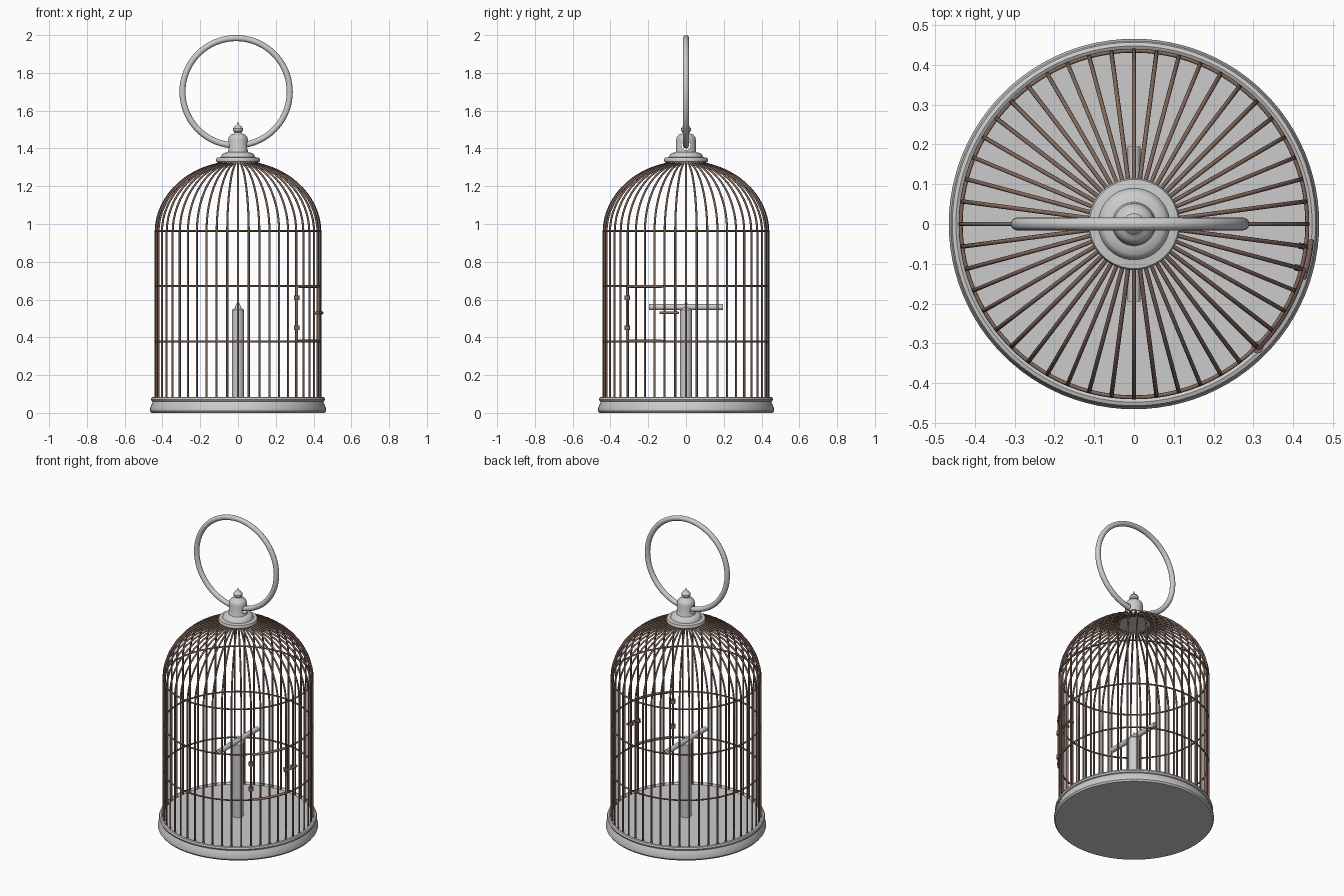
import bpy, bmesh
from math import sin, cos, pi, radians

if "Cube" in bpy.data.objects:
    bpy.data.objects.remove(bpy.data.objects["Cube"])

brown = bpy.data.materials.new("brown_wire")
brown.diffuse_color = (0.22, 0.14, 0.11, 1)
brown.use_nodes = True
brown.node_tree.nodes["Principled BSDF"].inputs["Base Color"].default_value = brown.diffuse_color
R = 0.436       # cage radius
BARS = 48


def smooth(ob, angle=35):
    bpy.ops.object.select_all(action='DESELECT')
    ob.select_set(True)
    bpy.context.view_layer.objects.active = ob
    bpy.ops.object.shade_smooth_by_angle(angle=radians(angle))


def lathe(name, profile, seg=64):
    """Revolve (radius, z) points around the z axis; end points on the axis close it."""
    bm = bmesh.new()
    vs = [bm.verts.new((r, 0, z)) for r, z in profile]
    es = [bm.edges.new(p) for p in zip(vs, vs[1:])]
    bmesh.ops.spin(bm, geom=vs + es, cent=(0, 0, 0), axis=(0, 0, 1),
                   angle=2 * pi, steps=seg, use_merge=False)
    bmesh.ops.remove_doubles(bm, verts=bm.verts, dist=1e-5)
    bmesh.ops.recalc_face_normals(bm, faces=bm.faces)
    me = bpy.data.meshes.new(name)
    bm.to_mesh(me)
    bm.free()
    ob = bpy.data.objects.new(name, me)
    bpy.context.collection.objects.link(ob)
    smooth(ob)
    return ob


def wires(name, paths, radius, cyclic=False, mat=brown, res=2):
    """Round tubes along one or more point paths, converted to a mesh."""
    cu = bpy.data.curves.new(name, 'CURVE')
    cu.dimensions = '3D'
    cu.bevel_depth = radius
    cu.bevel_resolution = res
    cu.use_fill_caps = True
    for pts in paths:
        sp = cu.splines.new('POLY')
        sp.points.add(len(pts) - 1)
        for p, co in zip(sp.points, pts):
            p.co = (*co, 1)
        sp.use_cyclic_u = cyclic
    ob = bpy.data.objects.new(name, cu)
    bpy.context.collection.objects.link(ob)
    bpy.ops.object.select_all(action='DESELECT')
    ob.select_set(True)
    bpy.context.view_layer.objects.active = ob
    bpy.ops.object.convert(target='MESH')
    ob = bpy.context.object
    ob.name = name
    if mat:
        ob.data.materials.clear()
        ob.data.materials.append(mat)
    smooth(ob, 50)
    return ob


def arc(r, z, a0, a1, n):
    return [(r * cos(a), r * sin(a), z)
            for a in (radians(a0 + (a1 - a0) * i / n) for i in range(n + 1))]


# base tray with moulded rim
lathe("base", [(0, 0), (0.458, 0), (0.466, 0.01), (0.466, 0.025), (0.456, 0.048),
               (0.451, 0.06), (0.457, 0.063), (0.461, 0.072), (0.457, 0.082),
               (0.448, 0.085), (0.438, 0.08), (0.434, 0.076), (0, 0.076)], 96)

# vertical bars bending into the dome
paths = []
for i in range(BARS):
    a = 2 * pi * i / BARS
    prof = [(R, 0.07), (R, 0.955)]
    prof += [(R * cos(t), 0.955 + 0.375 * sin(t))
             for t in (radians(77 * k / 14) for k in range(1, 15))]
    paths.append([(r * cos(a), r * sin(a), z) for r, z in prof])
wires("cage_bars", paths, 0.0055)

# horizontal hoops
wires("cage_hoops", [arc(R, z, 0, 360, 96)[:-1] for z in (0.377, 0.671, 0.963)],
      0.005, cyclic=True)

# door frame
lo, hi = 0.38, 0.67
wires("door_frame", [arc(R + 0.004, lo, -45, -15, 12) + arc(R + 0.004, hi, -15, -45, 12)],
      0.008, cyclic=True)

# door hinges
a = radians(-45)
for i, z in enumerate((0.45, 0.61)):
    bpy.ops.mesh.primitive_cylinder_add(vertices=20, radius=0.015, depth=0.024,
                                        location=((R + 0.003) * cos(a), (R + 0.003) * sin(a), z))
    ob = bpy.context.object
    ob.name = f"door_hinge_{i + 1}"
    ob.data.materials.append(brown)
    smooth(ob)

# door latch: bar with two keepers
wires("door_latch", [arc(R + 0.011, 0.53, -18, -5, 6)], 0.0075)
for i, d in enumerate((-15, -7.5)):
    b = radians(d)
    wires(f"latch_keeper_{i + 1}",
          [[(r * cos(b), r * sin(b), 0.53) for r in (R - 0.018, R + 0.016)]], 0.008)

# perch post with pointed top, and perch
lathe("perch_post", [(0, 0.07), (0.032, 0.07), (0.032, 0.545), (0.014, 0.56),
                     (0.007, 0.58), (0, 0.595)], 32)
wires("perch", [[(0, -0.195, 0.56), (0, 0.195, 0.56)]], 0.016, mat=None, res=6)

# roof cap and finial
cap = lathe("roof_cap", [(0, 1.325), (0.108, 1.325), (0.115, 1.332), (0.116, 1.342),
                         (0.112, 1.351), (0.09, 1.354), (0.085, 1.368), (0.076, 1.376),
                         (0.055, 1.38), (0.052, 1.386), (0.052, 1.445), (0.049, 1.46),
                         (0.038, 1.473), (0.024, 1.478), (0.019, 1.485), (0.026, 1.492),
                         (0.027, 1.505), (0.02, 1.516), (0.009, 1.523), (0.005, 1.53),
                         (0, 1.545)])

# hole through the cap for the ring
bpy.ops.mesh.primitive_cylinder_add(vertices=32, radius=0.024, depth=0.3,
                                    location=(0, 0, 1.415), rotation=(0, pi / 2, 0))
hole = bpy.context.object
hole.name = "ring_hole_cutter"
hole.hide_render = True
hole.hide_set(True)
mod = cap.modifiers.new("ring_hole", 'BOOLEAN')
mod.operation = 'DIFFERENCE'
mod.solver = 'EXACT'
mod.object = hole
bpy.context.view_layer.objects.active = cap
bpy.ops.object.modifier_apply(modifier="ring_hole")
bpy.data.objects.remove(hole)
smooth(cap)

# hanging ring
bpy.ops.mesh.primitive_torus_add(major_segments=80, minor_segments=16, major_radius=0.284,
                                 minor_radius=0.016, location=(-0.01, 0, 1.7),
                                 rotation=(pi / 2, 0, 0))
ring = bpy.context.object
ring.name = "hanging_ring"
smooth(ring, 60)
